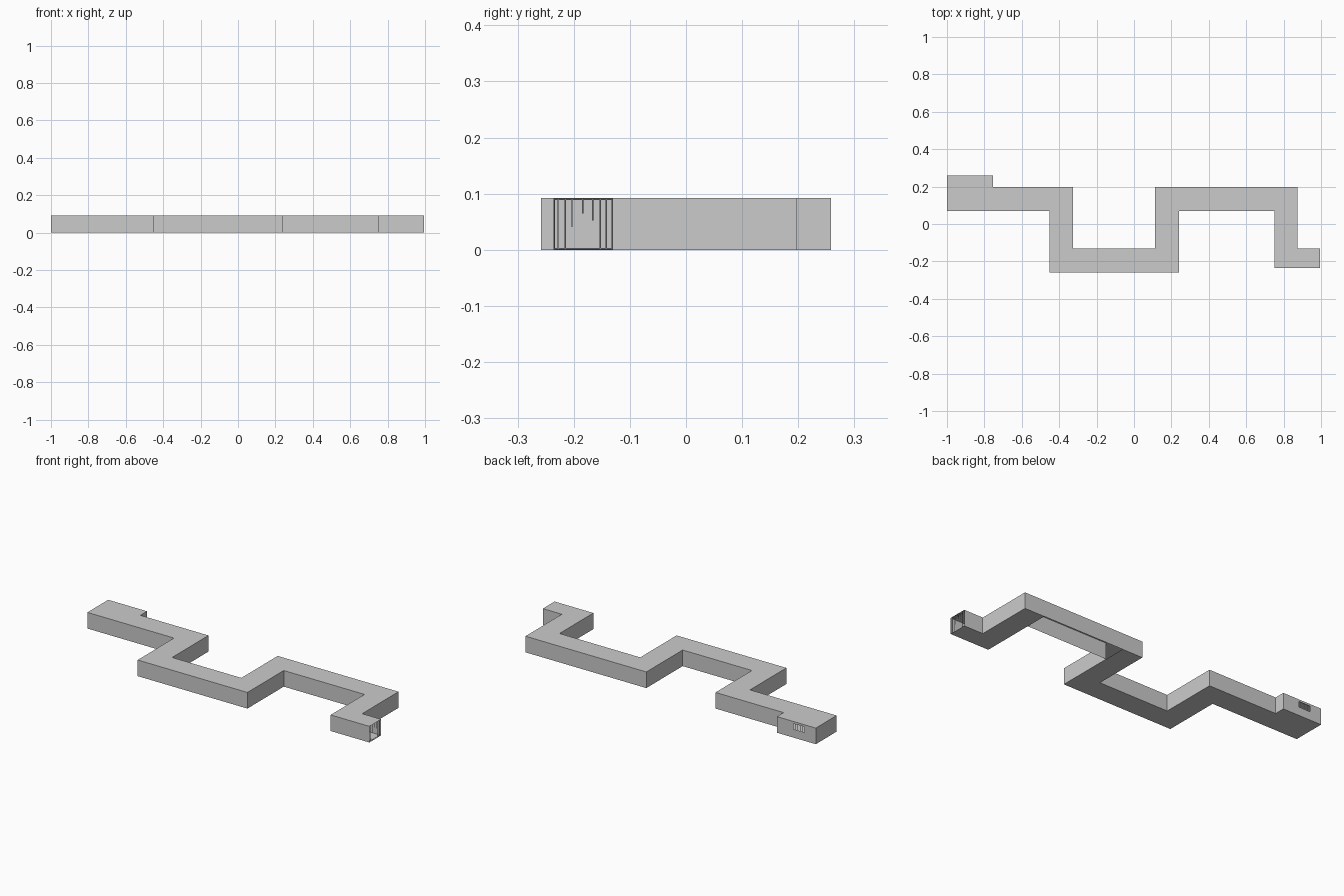
import bpy, bmesh
from mathutils import Vector

if "Cube" in bpy.data.objects:
    bpy.data.objects.remove(bpy.data.objects["Cube"])

H = 0.092  # duct height

# Plan of the duct, counter-clockwise from the left end
PLAN = [(-1, .07), (-.453, .07), (-.453, -.258), (.24, -.258), (.24, .07),
        (.75, .07), (.75, -.236), (.995, -.236), (.995, -.13), (.875, -.13),
        (.875, .198), (.112, .198), (.112, -.13), (-.325, -.13),
        (-.325, .198), (-.755, .198), (-.755, .258), (-1, .258)]
MOUTH, VENT_WALL = 7, 16   # wall left open, wall with the small vent
VX, VZ = (-.858, -.928), (.048, .08)


def make_object(name, bm):
    me = bpy.data.meshes.new(name)
    bm.to_mesh(me)
    bm.free()
    ob = bpy.data.objects.new(name, me)
    bpy.context.collection.objects.link(ob)
    return ob


def face(bm, pts):
    return bm.faces.new([bm.verts.new(p) for p in pts])


# Thin-walled zigzag duct
bm = bmesh.new()
face(bm, [(x, y, H) for x, y in PLAN])
n = len(PLAN)
for i in range(n):
    (ax, ay), (bx, by) = PLAN[i], PLAN[(i + 1) % n]
    if i == MOUTH:
        continue
    if i == VENT_WALL:
        # wall cells around the vent opening
        xs, zs = [ax, *VX, bx], [0, *VZ, H]
        for u in range(3):
            for v in range(3):
                if (u, v) != (1, 1):
                    face(bm, [(xs[u], ay, zs[v]), (xs[u + 1], ay, zs[v]),
                              (xs[u + 1], ay, zs[v + 1]), (xs[u], ay, zs[v + 1])])
        continue
    face(bm, [(ax, ay, 0), (bx, by, 0), (bx, by, H), (ax, ay, H)])

# Floor in two pieces, leaving the right-hand run open underneath
left = PLAN[:5] + [(.24, .198)] + PLAN[11:]
right = PLAN[5:11] + [(.75, .198)]
for part in (left, right):
    face(bm, [(x, y, 0) for x, y in reversed(part)])
bmesh.ops.remove_doubles(bm, verts=bm.verts, dist=1e-5)
make_object("duct", bm)


def bar(bm, a, b, r=.0011):
    """Slim six-sided rod between two points."""
    a, b = Vector(a), Vector(b)
    d = b - a
    m = d.to_track_quat('Z', 'Y').to_matrix().to_4x4()
    m.translation = (a + b) / 2
    bmesh.ops.create_cone(bm, cap_ends=True, segments=6, radius1=r, radius2=r,
                          depth=d.length, matrix=m)


# Broken grille in the mouth
bm = bmesh.new()
X = .99
for y, z0, z1 in [(-.228, 0, H), (-.215, 0, H), (-.203, .04, H), (-.184, .064, H),
                  (-.166, .051, H), (-.153, 0, H), (-.142, 0, H)]:
    bar(bm, (X, y, z0 + .001), (X, y, z1 - .001))
for z in (.002, H - .002):
    bar(bm, (X, -.235, z), (X, -.131, z))
for y in (-.2345, -.1315):
    bar(bm, (X, y, .001), (X, y, H - .001))
make_object("mouth_grille", bm)

# Small vent bars
bm = bmesh.new()
for k in range(1, 6):
    x = VX[0] + (VX[1] - VX[0]) * k / 6
    bar(bm, (x, .256, VZ[0]), (x, .256, VZ[1]), .0008)
make_object("vent_bars", bm)
